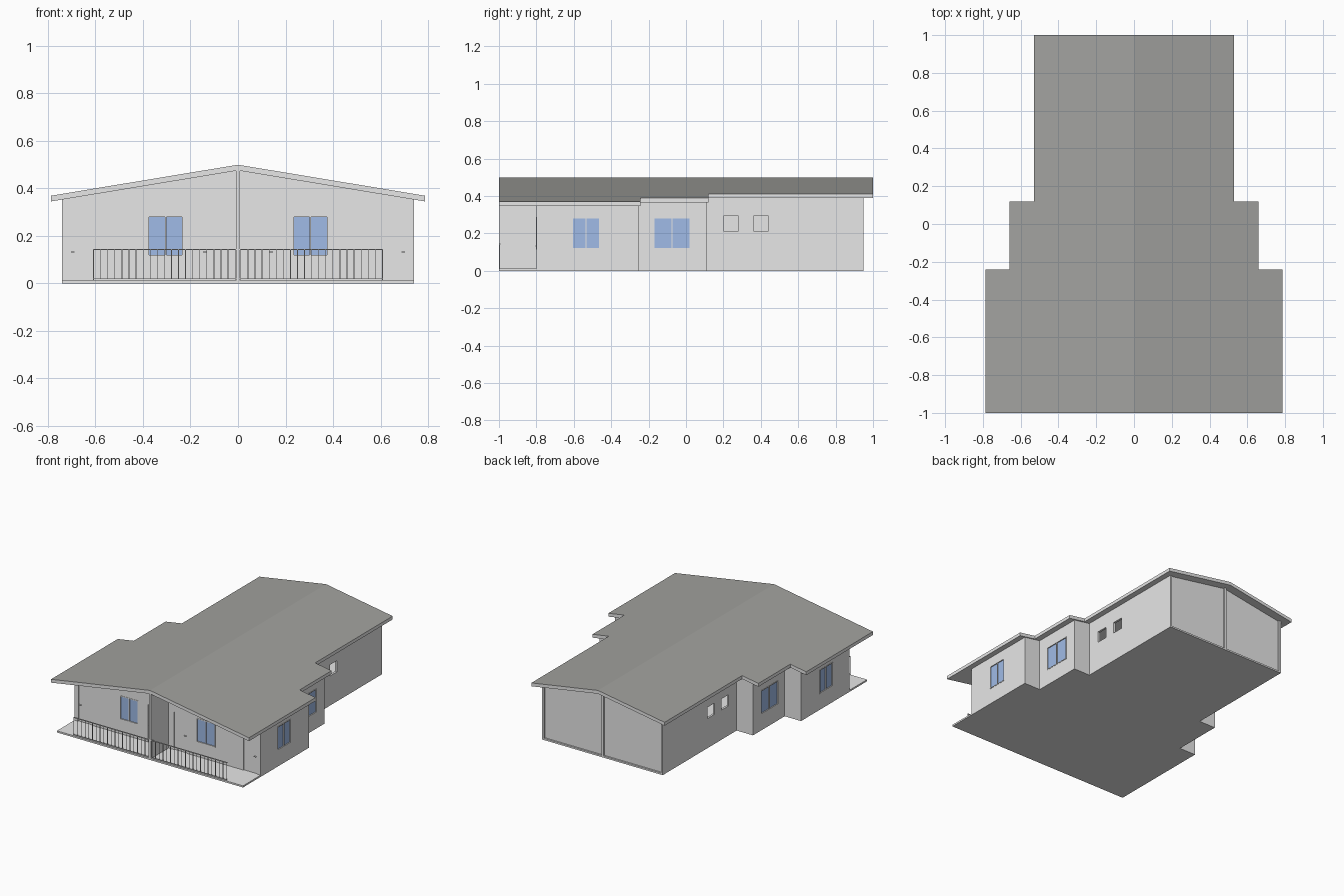
import bpy, bmesh

if "Cube" in bpy.data.objects:
    bpy.data.objects.remove(bpy.data.objects["Cube"])

def mat(name, rgb):
    m = bpy.data.materials.new(name)
    m.diffuse_color = (*rgb, 1)
    m.use_nodes = True
    m.node_tree.nodes["Principled BSDF"].inputs["Base Color"].default_value = m.diffuse_color
    return m

WALL = mat("pale grey plaster", (0.80, 0.80, 0.80))
ROOF = mat("grey roofing", (0.36, 0.36, 0.345))
GLASS = mat("blue glass", (0.35, 0.50, 0.80))

SLOPE, RIDGE, THICK = 0.1656, 0.5, 0.024
SLAB_Z, T = 0.012, 0.015                     # slab top, wall thickness

def under(x):                                # underside of roof at x
    return RIDGE - THICK - SLOPE * abs(x)

def finish(name, bm, mats, mirror=True, cutters=()):
    bmesh.ops.recalc_face_normals(bm, faces=bm.faces)
    me = bpy.data.meshes.new(name)
    bm.to_mesh(me)
    bm.free()
    ob = bpy.data.objects.new(name, me)
    bpy.context.collection.objects.link(ob)
    for m in mats:
        me.materials.append(m)
    for c in cutters:
        b = ob.modifiers.new("opening", 'BOOLEAN')
        b.operation, b.solver, b.object = 'DIFFERENCE', 'EXACT', c
    if mirror:
        ob.modifiers.new("mirror", 'MIRROR')
    return ob

def box(bm, x0, x1, y0, y1, z0, z1, top=None):
    r = bmesh.ops.create_cube(bm, size=1)
    for v in r["verts"]:
        hi = v.co.z > 0
        v.co.x = x1 if v.co.x > 0 else x0
        v.co.y = y1 if v.co.y > 0 else y0
        v.co.z = (top(v.co.x) if top else z1) if hi else z0

def prism(bm, outline, zlow, zhigh):
    """Plan outline extruded between two height functions of x."""
    lo = [bm.verts.new((x, y, zlow(x))) for x, y in outline]
    hi = [bm.verts.new((x, y, zhigh(x))) for x, y in outline]
    bm.faces.new(lo)
    bm.faces.new(hi)
    n = len(lo)
    for i in range(n):
        j = (i + 1) % n
        if abs(lo[i].co.x) + abs(lo[j].co.x) > 1e-6:   # leave open on the mirror plane
            bm.faces.new((lo[i], lo[j], hi[j], hi[i]))

def stepped(front, back, steps, a, b, c):
    s1, s2 = steps
    return [(0, front), (a, front), (a, s1), (b, s1), (b, s2), (c, s2), (c, back), (0, back)]

# Floor slab with porch
bm = bmesh.new()
prism(bm, stepped(-1, 0.95, (-0.25, 0.11), 0.74, 0.61, 0.48), lambda x: 0, lambda x: SLAB_Z)
finish("floor_slab", bm, [WALL])

# Roof: dark top, pale fascia and soffit
bm = bmesh.new()
prism(bm, stepped(-1, 1, (-0.242, 0.12), 0.787, 0.66, 0.53), under, lambda x: under(x) + THICK)
bmesh.ops.recalc_face_normals(bm, faces=bm.faces)
for f in bm.faces:
    f.material_index = 1 if f.normal.z > 0.5 else 0
finish("roof", bm, [WALL, ROOF])

# Openings: (axis, wall face, u0, u1, z0, z1)
DOORS = [('x', -0.8, 0.05, 0.155, SLAB_Z, 0.282), ('x', -0.8, 0.605, 0.71, SLAB_Z, 0.282)]
WINDOWS = [('x', -0.8, 0.23, 0.38, 0.115, 0.287),
           ('y', 0.74, -0.61, -0.46, 0.115, 0.287),
           ('y', 0.61, -0.175, 0.025, 0.115, 0.287)]
VENTS = [('y', 0.48, 0.20, 0.28, 0.213, 0.293), ('y', 0.48, 0.36, 0.44, 0.213, 0.293)]

def wall_box(bm, axis, face, u0, u1, z0, z1, d0, d1):
    """Box on a wall; d0..d1 is depth measured inward from the wall face."""
    if axis == 'x':
        box(bm, u0, u1, face + d0, face + d1, z0, z1)
    else:
        box(bm, face - d1, face - d0, u0, u1, z0, z1)

bm = bmesh.new()
for o in DOORS + WINDOWS + VENTS:
    wall_box(bm, *o, -0.02, 0.04)
cutter = finish("opening_cutter", bm, [WALL], mirror=False)
cutter.hide_render = True
cutter.hide_viewport = True
cutter.display_type = 'WIRE'

# Hollow outer walls following the roof slope
bm = bmesh.new()
outer = stepped(-0.8, 0.938, (-0.25, 0.11), 0.74, 0.61, 0.48)
inner = stepped(-0.8 + T, 0.938 - T, (-0.25 - T, 0.11 - T), 0.74 - T, 0.61 - T, 0.48 - T)
rings = [[bm.verts.new((x, y, z(x))) for x, y in path]
         for path, z in ((outer, lambda x: SLAB_Z), (outer, under),
                         (inner, under), (inner, lambda x: SLAB_Z))]
for k in range(4):
    a, b = rings[k], rings[(k + 1) % 4]
    for i in range(7):
        bm.faces.new((a[i], a[i + 1], b[i + 1], b[i]))
for i in (0, 7):
    bm.faces.new([r[i] for r in rings])
finish("outer_walls", bm, [WALL], cutters=[cutter])

# Side wall ends projecting past the back wall
bm = bmesh.new()
box(bm, 0.48 - T, 0.48, 0.938, 0.95, SLAB_Z, 0, top=under)
finish("back_wall_fin", bm, [WALL])

# Party wall on the centre line, from porch to back
bm = bmesh.new()
box(bm, 0, 0.008, -1, 0.95, SLAB_Z, 0, top=under)
finish("party_wall", bm, [WALL])

# Doors and handles
bm = bmesh.new()
for axis, face, u0, u1, z0, z1 in DOORS:
    wall_box(bm, axis, face, u0, u1, z0, z1, 0.006, 0.013)
finish("doors", bm, [WALL])
bm = bmesh.new()
for d in DOORS:
    wall_box(bm, 'x', -0.8, d[3] - 0.022, d[3] - 0.007, 0.131, 0.135, -0.004, 0.007)
finish("door_handles", bm, [WALL])

# Window frames with two panes each
frames, panes = bmesh.new(), bmesh.new()
F = 0.006
for axis, face, u0, u1, z0, z1 in WINDOWS:
    mid = (u0 + u1) / 2
    for a, b in ((u0, u0 + F), (mid - F / 2, mid + F / 2), (u1 - F, u1)):
        wall_box(frames, axis, face, a, b, z0, z1, -0.002, 0.012)
    for a, b in ((z0, z0 + F), (z1 - F, z1)):
        wall_box(frames, axis, face, u0 + F, u1 - F, a, b, -0.002, 0.012)
    wall_box(panes, axis, face, u0 + F, u1 - F, z0 + F, z1 - F, 0.005, 0.008)
finish("window_frames", frames, [WALL])
finish("window_panes", panes, [GLASS])

# Porch railing
bm = bmesh.new()
Y0, Y1 = -0.998, -0.994
box(bm, 0.008, 0.61, Y0 - 0.001, Y1 + 0.001, 0.140, 0.145)
box(bm, 0.008, 0.61, Y0, Y1, 0.018, 0.021)
N = 20
for i in range(N + 1):
    x = 0.012 + (0.608 - 0.012) * i / N
    low = SLAB_Z if i in (0, N) else 0.02
    box(bm, x - 0.0015, x + 0.0015, Y0, Y1, low, 0.141)
finish("porch_railing", bm, [WALL])
